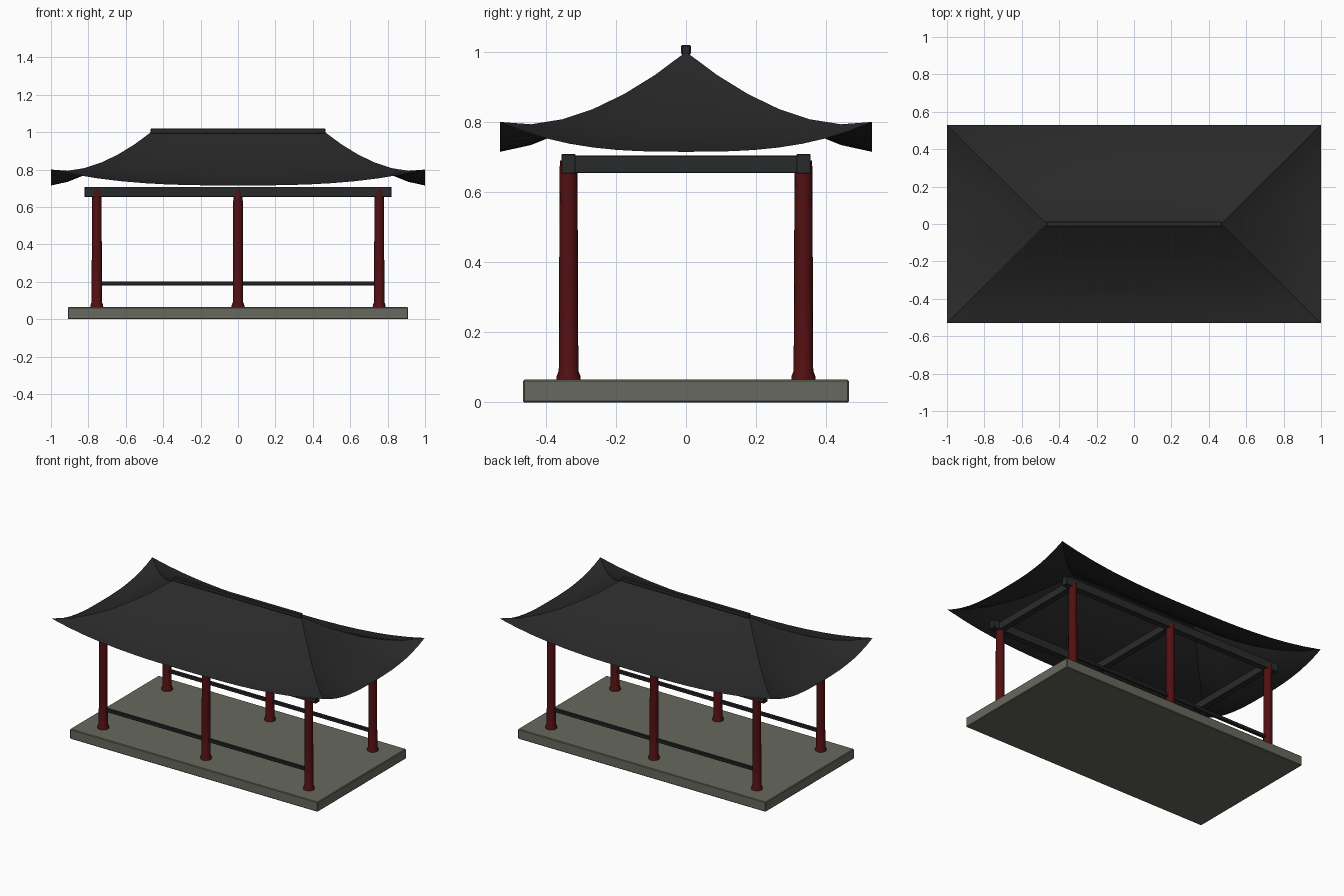
import bpy, bmesh, math

if "Cube" in bpy.data.objects:
    bpy.data.objects.remove(bpy.data.objects["Cube"])

def material(name, rgb):
    m = bpy.data.materials.new(name)
    m.diffuse_color = (*rgb, 1)
    m.use_nodes = True
    m.node_tree.nodes["Principled BSDF"].inputs["Base Color"].default_value = m.diffuse_color
    return m

STONE = material("grey stone", (0.135, 0.14, 0.11))
RED = material("dark red lacquer", (0.085, 0.005, 0.006))
TILE = material("charcoal tile", (0.022, 0.022, 0.022))
BEAM = material("dark timber", (0.022, 0.023, 0.024))
RAIL = material("black rail", (0.016, 0.016, 0.018))

def finish(name, bm, mat, smooth=None):
    mesh = bpy.data.meshes.new(name)
    bm.to_mesh(mesh)
    bm.free()
    ob = bpy.data.objects.new(name, mesh)
    bpy.context.collection.objects.link(ob)
    mesh.materials.append(mat)
    if smooth:
        bpy.ops.object.select_all(action='DESELECT')
        bpy.context.view_layer.objects.active = ob
        ob.select_set(True)
        bpy.ops.object.shade_smooth_by_angle(angle=math.radians(smooth))
    return ob

def box(name, lo, hi, mat, bevel=0.002):
    bm = bmesh.new()
    bmesh.ops.create_cube(bm, size=1)
    for v in bm.verts:
        v.co = [lo[i] + (v.co[i] + 0.5) * (hi[i] - lo[i]) for i in range(3)]
    bmesh.ops.bevel(bm, geom=bm.edges[:], offset=bevel, segments=1, affect='EDGES')
    return finish(name, bm, mat)

def column(name, x, y):
    # turned profile: flared foot, slight taper towards the top
    profile = [(0.035, 0.062), (0.034, 0.075), (0.028, 0.09),
               (0.027, 0.3), (0.026, 0.55), (0.025, 0.69)]
    n = 16
    bm = bmesh.new()
    rings = [[bm.verts.new((x + r * math.cos(2 * math.pi * i / n),
                            y + r * math.sin(2 * math.pi * i / n), z))
              for i in range(n)] for r, z in profile]
    for a, b in zip(rings, rings[1:]):
        for i in range(n):
            j = (i + 1) % n
            bm.faces.new((a[i], a[j], b[j], b[i]))
    bm.faces.new(rings[0][::-1])
    bm.faces.new(rings[-1])
    return finish(name, bm, RED, 40)

# Plinth
box("stone_platform", (-0.91, -0.465, 0), (0.91, 0.465, 0.065), STONE, 0.004)

# Columns, long beams and rails on both sides
CX, CY = 0.755, 0.335
for side, y in (("front", -CY), ("back", CY)):
    for place, x in (("left", -CX), ("middle", 0), ("right", CX)):
        column(f"{side}_{place}_column", x, y)
    box(f"{side}_beam", (-0.82, y - 0.02, 0.653), (0.82, y + 0.02, 0.708), BEAM)
    box(f"{side}_rail", (-CX, y - 0.01, 0.181), (CX, y + 0.01, 0.201), RAIL, 0.001)

# Cross beams
for place, x in (("left", -CX), ("middle", 0), ("right", CX)):
    box(f"{place}_cross_beam", (x - 0.02, -CY, 0.654), (x + 0.02, CY, 0.704), BEAM)

# Hipped roof: four concave slopes with upswept corners
HALF, RX, RY = 0.465, 0.535, 0.53
T, U = 6, 16

def roof_height(t, u):
    return 0.715 + 0.285 * (1 - t) ** 1.5 + 0.085 * t ** 2 * abs(u) ** 2.8

def slope(name, point):
    bm = bmesh.new()
    grid = []
    for i in range(T + 1):
        t = i / T
        row = []
        for j in range(U + 1):
            u = 2 * j / U - 1
            row.append(bm.verts.new((*point(t, u), roof_height(t, u))))
        grid.append(row)
    for i in range(T):
        for j in range(U):
            bm.faces.new((grid[i][j], grid[i + 1][j], grid[i + 1][j + 1], grid[i][j + 1]))
    bmesh.ops.remove_doubles(bm, verts=bm.verts[:], dist=1e-5)
    bmesh.ops.recalc_face_normals(bm, faces=bm.faces[:])
    bm.normal_update()
    if sum(f.normal.z for f in bm.faces) < 0:
        bmesh.ops.reverse_faces(bm, faces=bm.faces[:])
    return finish(name, bm, TILE, 60)

for name, s in (("front", -1), ("back", 1)):
    slope(f"{name}_roof_slope", lambda t, u: ((HALF + RX * t) * u, s * RY * t))
for name, s in (("left", -1), ("right", 1)):
    slope(f"{name}_roof_slope", lambda t, u: (s * (HALF + RX * t), RY * t * u))

# Ridge cap
box("roof_ridge", (-0.468, -0.014, 0.992), (0.468, 0.014, 1.02), TILE, 0.004)
